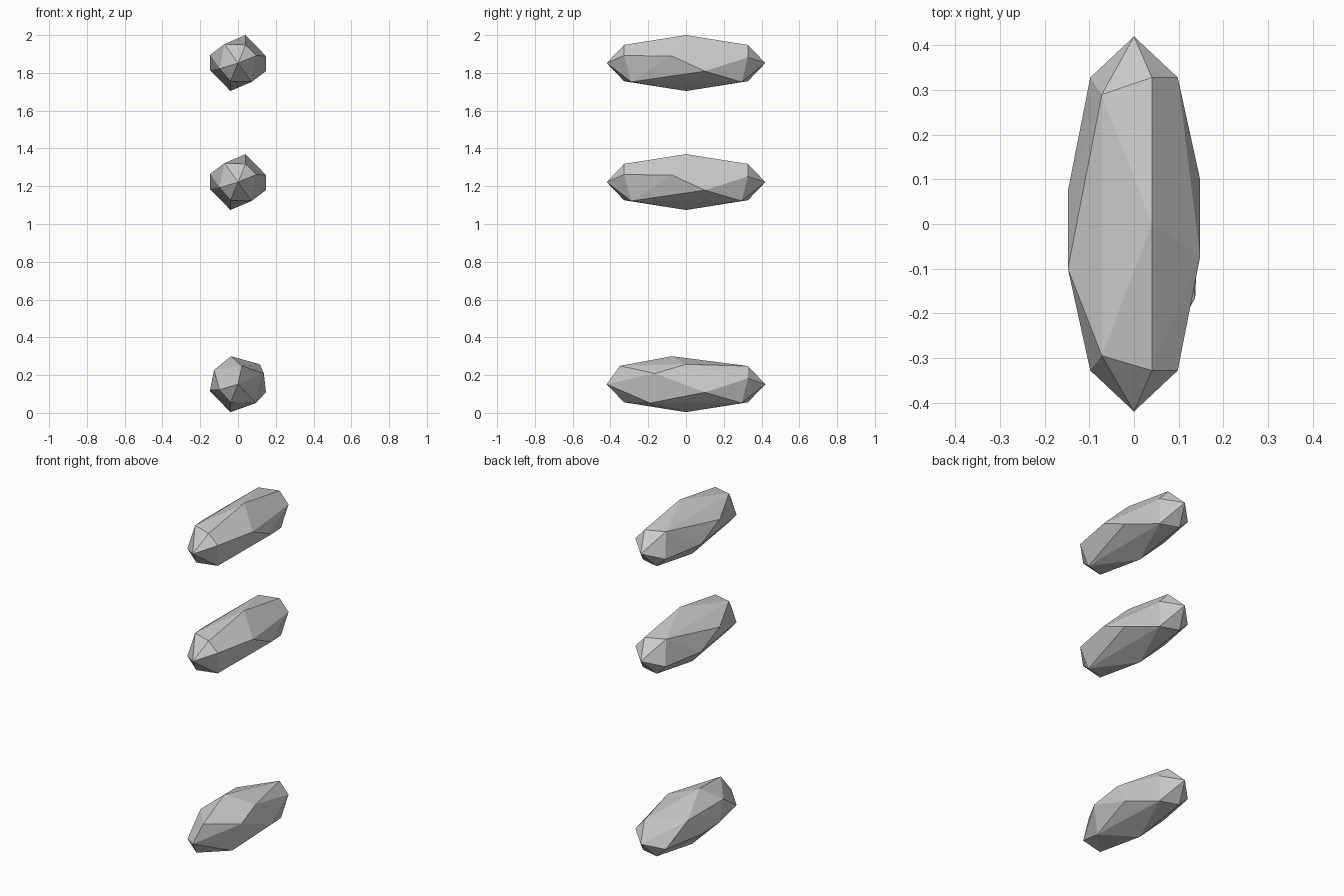
import bpy
import bmesh
from mathutils import Vector

default_cube = bpy.data.objects.get("Cube")
if default_cube:
    bpy.data.objects.remove(default_cube, do_unlink=True)


def make_material(name, colour):
    material = bpy.data.materials.new(name)
    material.use_nodes = True
    material.diffuse_color = colour
    shader = material.node_tree.nodes["Principled BSDF"]
    shader.inputs["Base Color"].default_value = colour
    return material


def make_crystal(name, corners, height, material):
    """Wrap a convex faceted skin around the corner points."""
    bm = bmesh.new()
    for corner in corners:
        bm.verts.new(corner)
    result = bmesh.ops.convex_hull(bm, input=bm.verts)
    unused = {v for v in result["geom_interior"] if isinstance(v, bmesh.types.BMVert)}
    bmesh.ops.delete(bm, geom=list(unused), context="VERTS")
    bmesh.ops.recalc_face_normals(bm, faces=bm.faces)
    mesh = bpy.data.meshes.new(name)
    bm.to_mesh(mesh)
    bm.free()
    mesh.materials.append(material)
    crystal = bpy.data.objects.new(name, mesh)
    crystal.location.z = height
    bpy.context.collection.objects.link(crystal)
    return crystal


stone = make_material("pale_grey_stone", (0.6, 0.6, 0.6, 1.0))

# Shared corners: the two tips, the ridge, and the rings near the tips
tip = Vector((0, 0.42, 0))
keel = Vector((-0.04, 0, -0.148))
back_ring = [
    Vector((0.04, 0.328, 0.096)),
    Vector((0.098, 0.328, 0.03)),
    Vector((0.072, 0.295, -0.1)),
    Vector((-0.04, 0.328, -0.096)),
    Vector((-0.098, 0.328, -0.04)),
]
flank_low = Vector((0.148, 0.1, -0.043))
flank_high = Vector((0.148, -0.074, 0.037))

# Upper and middle crystals: each corner has an opposite through the centre
half = [tip, keel, flank_low, flank_high, Vector((-0.072, 0.29, 0.1))] + back_ring
symmetric = half + [-corner for corner in half]
make_crystal("upper_crystal", symmetric, 1.852, stone)
make_crystal("middle_crystal", symmetric, 1.222, stone)

# Lower crystal: same back end and keel, chipped differently at the front
front_ring = [
    Vector((0.02, -0.35, 0.097)),
    Vector((-0.04, -0.328, -0.096)),
    Vector((-0.098, -0.328, -0.03)),
]
flanks = [
    Vector((-0.037, -0.074, 0.148)),
    Vector((0.116, 0, 0.105)),
    Vector((0.137, -0.165, 0.057)),
    Vector((0.095, -0.19, -0.1)),
    Vector((-0.127, -0.165, 0.075)),
    Vector((-0.127, 0.165, 0.075)),
    Vector((-0.148, -0.1, -0.03)),
]
chipped = [tip, -tip, keel, flank_low, -flank_high] + back_ring + front_ring + flanks
make_crystal("lower_crystal", chipped, 0.152, stone)
